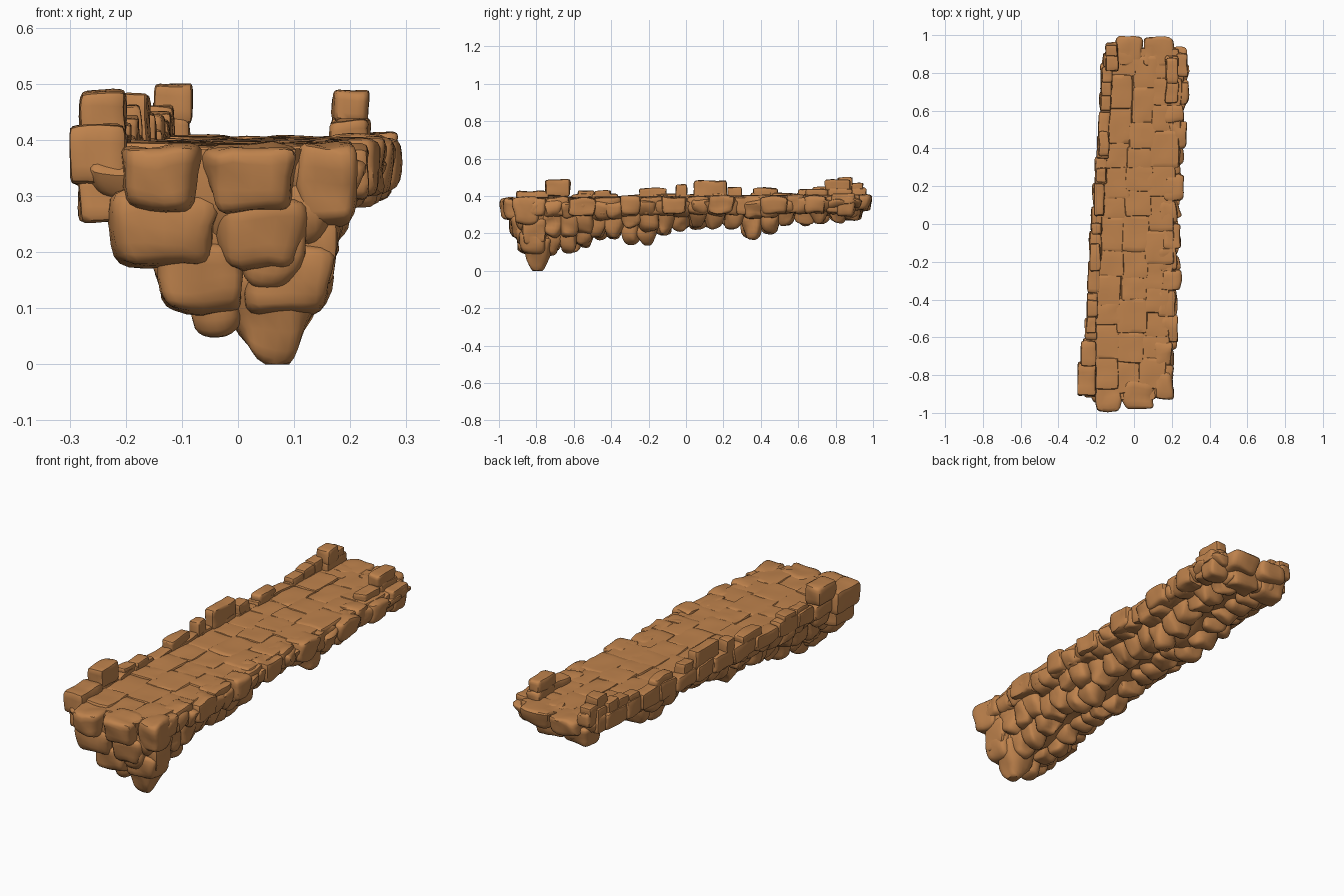
import bpy, bmesh, math, random
from mathutils import Vector, Matrix, noise

if "Cube" in bpy.data.objects:
    bpy.data.objects.remove(bpy.data.objects["Cube"])

random.seed(5)
stone = bpy.data.materials.new("warm brown stone")
stone.diffuse_color = (0.52, 0.225, 0.073, 1)
stone.use_nodes = True
stone.node_tree.nodes["Principled BSDF"].inputs["Base Color"].default_value = stone.diffuse_color


def interp(points, y):
    """Piecewise-linear lookup."""
    if y <= points[0][0]:
        return points[0][1]
    for (a, va), (b, vb) in zip(points, points[1:]):
        if y <= b:
            return va + (vb - va) * (y - a) / (b - a)
    return points[-1][1]


# outline of the bridge along y: left and right edges, lowest point, keel line
LEFT = [(-1, -.21), (-.91, -.215), (-.86, -.28), (-.7, -.27), (-.4, -.25), (0, -.23),
        (.4, -.195), (.8, -.175), (.9, -.165), (1, -.11)]
RIGHT = [(-1, .10), (-.9, .19), (-.65, .225), (-.3, .245), (0, .245), (.4, .268),
         (.8, .292), (.9, .28), (1, .22)]
BOTTOM = [(-1, .28), (-.95, .26), (-.88, .15), (-.79, .05), (-.72, .09), (-.65, .09),
          (-.54, .13), (-.46, .17), (-.38, .17), (-.30, .145), (-.21, .145), (-.12, .19),
          (0, .23), (.1, .22), (.2, .235), (.28, .22), (.36, .165), (.46, .20),
          (.55, .25), (.7, .25), (.85, .26), (.92, .31), (1, .34)]
KEEL = [(-1, 0), (-.8, .06), (-.6, .03), (0, .01), (1, .05)]


def deck_z(y):
    return .397 + .009 * y


def add_rock(bm, lo, hi, power=5, rough=.012, spin=0.0, taper=0.0):
    """Rounded, slightly lumpy box filling lo..hi; taper narrows the underside."""
    lo, hi = Vector(lo), Vector(hi)
    mid, half = (lo + hi) / 2, (hi - lo) / 2
    tmp = bmesh.new()
    bmesh.ops.create_cube(tmp, size=2)
    bmesh.ops.subdivide_edges(tmp, edges=tmp.edges[:], cuts=5, use_grid_fill=True)
    seed = Vector([random.uniform(0, 50) for _ in range(3)])
    turn = Matrix.Rotation(spin, 3, 'Z')
    for v in tmp.verts:
        p = Vector([math.sin(c * math.pi / 2) * .4 + c * .6 for c in v.co])
        p /= sum(abs(c) ** power for c in p) ** (1 / power)
        if taper:
            s = 1 - taper * (1 - p.z) / 2
            p.x, p.y = p.x * s, p.y * s
        q = turn @ Vector((p.x * half.x, p.y * half.y, p.z * half.z)) + mid
        q += noise.noise_vector(q * 14 + seed) * rough
        q.x = max(-.3, min(.3, q.x))
        q.y = max(-1, min(1, q.y))
        q.z = max(0, min(.5, q.z))
        v.co = q
    mesh = bpy.data.meshes.new("tmp")
    tmp.to_mesh(mesh)
    tmp.free()
    bm.from_mesh(mesh)
    bpy.data.meshes.remove(mesh)


def finish(bm, name):
    bmesh.ops.recalc_face_normals(bm, faces=bm.faces[:])
    mesh = bpy.data.meshes.new(name)
    bm.to_mesh(mesh)
    bm.free()
    mesh.materials.append(stone)
    obj = bpy.data.objects.new(name, mesh)
    bpy.context.collection.objects.link(obj)
    bpy.ops.object.select_all(action='DESELECT')
    obj.select_set(True)
    bpy.context.view_layer.objects.active = obj
    bpy.ops.object.shade_smooth_by_angle(angle=math.radians(40))


# solid core that closes the gaps between the stones
bm = bmesh.new()
rings = []
for i in range(41):
    y = -.93 + 1.86 * i / 40
    l, r, b, k = (interp(t, y) for t in (LEFT, RIGHT, BOTTOM, KEEL))
    zt, zb = deck_z(y) - .006, min(b + .04, .33)
    zm = zt * .45 + zb * .55
    section = [(l + .05, zt), (r - .06, zt), (r - .06 - (zt - zm) * .3, zm), (k + .04, zb),
               (k - .04, zb), (l + .06 + (zt - zm) * .3, zm)]
    rings.append([bm.verts.new((x, y, z)) for x, z in section])
for a, b in zip(rings, rings[1:]):
    for j in range(6):
        bm.faces.new((a[j], a[(j + 1) % 6], b[(j + 1) % 6], b[j]))
bm.faces.new(rings[0])
bm.faces.new(rings[-1])
finish(bm, "bridge_core")

# flat paving slabs in staggered columns
bm = bmesh.new()
for c in range(3):
    y = -.87 - .02 * (c == 1)
    while y < .88:
        d = min(random.uniform(.10, .19), .92 - y)
        ym = y + d / 2
        l, r = interp(LEFT, ym) + .05, interp(RIGHT, ym) - .05
        a, b = (l + (r - l) * (c + e) / 3 + random.uniform(-.012, .012) for e in (0, 1))
        top = deck_z(ym) + random.uniform(-.002, .003)
        add_rock(bm, (a - .01, y - .006, top - .05), (b + .01, y + d + .006, top),
                 power=12, rough=.005, spin=random.uniform(-.04, .04))
        y += d
finish(bm, "deck_slabs")

# boulders of the underside, in courses that narrow towards the keel
bm = bmesh.new()
STATIONS = [-.86, -.79, -.71, -.62, -.54, -.46, -.38, -.30, -.21, -.12, -.03, .06,
            .15, .25, .355, .45, .54, .63, .72, .81, .88]
for i, y in enumerate(STATIONS):
    l, r, b, k = (interp(t, y) for t in (LEFT, RIGHT, BOTTOM, KEEL))
    l += .012
    r -= .008
    top = deck_z(y) - .02
    rows = max(2, round((top - b) / .09))
    h = (top - b) / rows
    for n in range(rows):
        last = n == rows - 1
        f = 1 - .80 * (n / rows) ** 1.35
        x0, x1 = k + (l - k) * f, k + (r - k) * f
        count = max(1, round((x1 - x0) / .14))
        w = (x1 - x0) / count
        for c in range(count):
            if 0 < c < count - 1 and n < rows - 2:
                continue
            j = random.uniform(-.01, .01)
            zj = 0 if last else random.uniform(-.01, .01)
            xa = x0 + c * w
            z_lo = max(0, top - (n + 1) * h + zj)
            add_rock(bm, (xa - .01, y - .062 + j, z_lo),
                     (xa + w + .01, y + .062 + j, min(top, z_lo + h + .045)),
                     power=3.2 if last else 3.8, rough=.02,
                     spin=random.uniform(-.15, .15), taper=.4 if last else .28)
# tip of the hanging point near the front
add_rock(bm, (-.05, -.89, 0), (.175, -.70, .18), power=3.4, rough=.016, taper=.65)
finish(bm, "underside_boulders")

# large stones closing both ends
bm = bmesh.new()
for x0, x1, ya, yb, z0, z1 in [
        (-.212, -.065, -1, -.82, .278, .387), (-.06, .11, -.985, -.82, .275, .389),
        (.10, .212, -.93, -.78, .25, .393), (-.235, -.03, -.95, -.79, .175, .31),
        (-.05, .125, -.94, -.78, .17, .295), (.08, .185, -.88, -.74, .14, .28),
        (-.15, .02, -.91, -.77, .092, .22), (0, .175, -.895, -.74, .09, .21),
        (-.11, .05, .84, 1, .325, .408), (.04, .22, .83, .99, .325, .408),
        (-.14, .02, .82, .95, .27, .37), (0, .18, .81, .94, .27, .37),
        (.16, .285, .80, .91, .29, .40)]:
    add_rock(bm, (x0, ya, z0), (x1, yb, z1), power=5.5, rough=.014, taper=.2)
finish(bm, "end_stones")

# broken edging stones along the right side
bm = bmesh.new()
y, out = -.89, False
while y < .84:
    d = random.uniform(.09, .15)
    out = not out
    r = interp(RIGHT, y + d / 2) + (.005 if out else -.018)
    top = deck_z(y) + random.uniform(-.002, .006)
    add_rock(bm, (r - .10, y - .005, top - .095), (r, y + d + .003, top),
             power=7, rough=.012, taper=.12, spin=random.uniform(-.05, .05))
    y += d
for x0, x1, ya, yb, z0, z1 in [
        (.167, .235, .64, .76, .37, .437), (.167, .235, .76, .89, .37, .44),
        (.17, .233, .74, .88, .43, .488), (.225, .285, .78, .90, .36, .413)]:
    add_rock(bm, (x0, ya, z0), (x1, yb, z1), power=8, rough=.008)
finish(bm, "right_edge_stones")

# low parapet along the left side: a base course and scattered upper blocks
bm = bmesh.new()
y = -.74
while y < .86:
    d = min(random.uniform(.1, .17), .9 - y)
    l = interp(LEFT, y + d / 2)
    add_rock(bm, (l, y - .003, .335), (l + .062, y + d + .003, deck_z(y) + random.uniform(.006, .018)),
             power=9, rough=.008)
    y += d
for ya, yb, z1 in [(-.58, -.49, .43), (-.49, -.40, .428), (-.25, -.105, .44), (-.055, .005, .46),
                   (.04, .22, .483), (.22, .30, .45), (.36, .49, .443),
                   (.60, .68, .435), (.68, .76, .45), (.75, .83, .462), (.83, .9, .45)]:
    l = interp(LEFT, (ya + yb) / 2) + .006
    add_rock(bm, (l, ya, .385), (l + .055, yb, z1), power=9, rough=.007)
# corner piers
for x0, x1, ya, yb, z0, z1 in [
        (-.30, -.20, -.91, -.73, .32, .425), (-.285, -.20, -.89, -.74, .255, .34),
        (-.28, -.20, -.75, -.62, .40, .485), (-.152, -.085, .81, .96, .38, .445),
        (-.15, -.083, .81, .89, .43, .5), (-.15, -.09, .88, .95, .42, .47)]:
    add_rock(bm, (x0, ya, z0), (x1, yb, z1), power=9, rough=.008)
finish(bm, "left_parapet")
